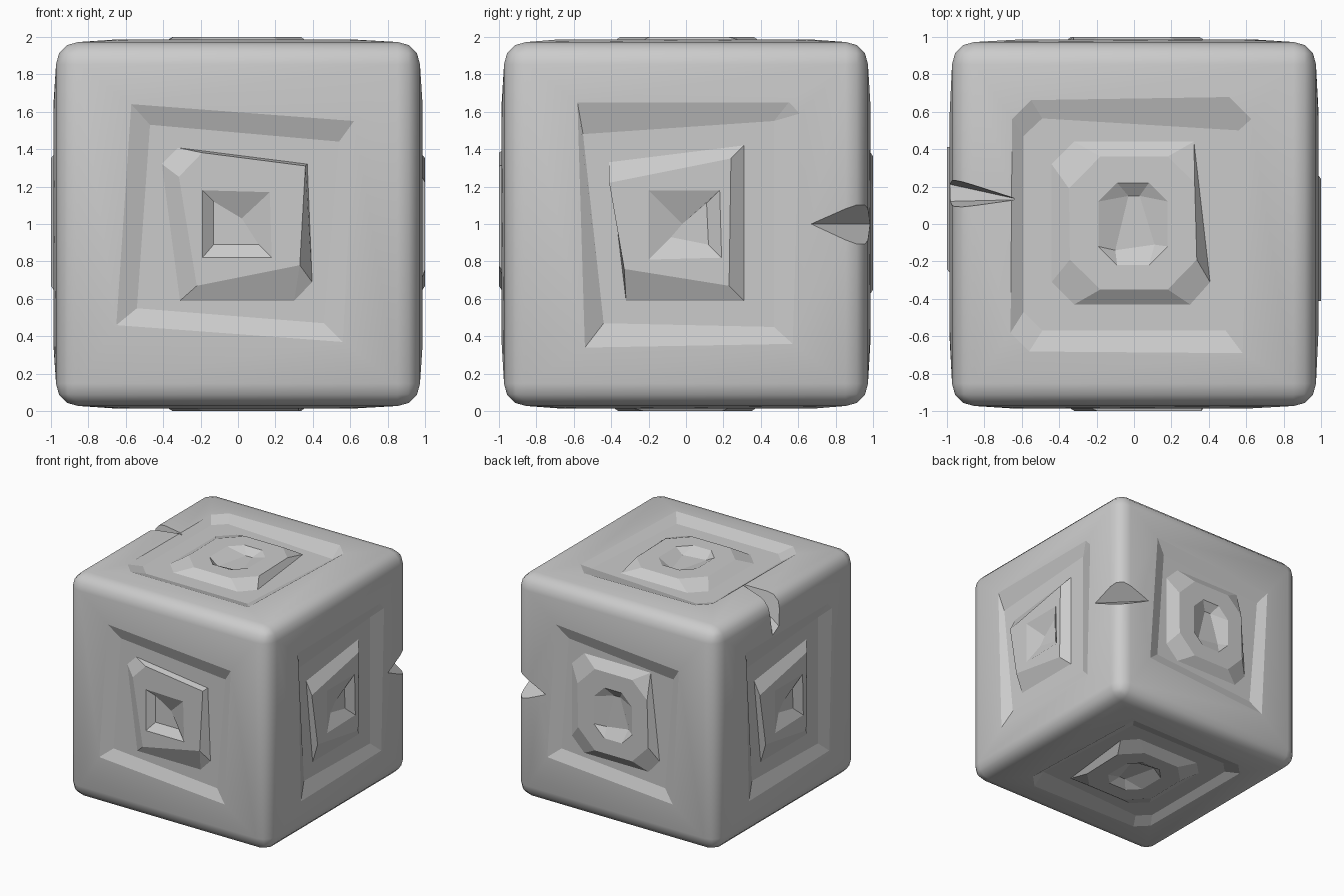
import bpy, bmesh
from mathutils import Vector

if "Cube" in bpy.data.objects:
    bpy.data.objects.remove(bpy.data.objects["Cube"])

# Carved outlines per face (u, v, optional corner chamfer), counter-clockwise from bottom left:
# groove rim, groove floor, boss foot, boss top, pit rim, pit floor
FRONT = [
    [(-.65, -.54), (.56, -.63), (.62, .55), (-.57, .64)],
    [(-.54, -.45), (.46, -.53), (.54, .44), (-.47, .53)],
    [(-.31, -.41), (.40, -.41, .1), (.37, .32), (-.42, .42, .1)],
    [(-.22, -.33), (.33, -.22), (.36, .31), (-.34, .40, .15)],
    [(-.19, -.18), (.18, -.18), (.17, .17), (-.19, .18)],
    [(-.13, -.11), (.11, -.11), (.02, .03), (-.13, .12)],
]
SIDE = [
    [(-.54, -.66), (.57, -.64), (.61, .65, .06), (-.58, .65)],
    [(-.44, -.53), (.47, -.55), (.47, .55), (-.55, .48)],
    [(-.32, -.41), (.31, -.41), (.31, .42), (-.41, .33)],
    [(-.33, -.24), (.23, -.33), (.24, .35), (-.41, .22)],
    [(-.20, -.19), (.19, -.18), (.18, .18), (-.20, .18)],
    [(-.08, -.07), (.12, -.11), (.11, .11), (-.02, .0)],
]
TOP = [
    [(-.66, -.68, .1), (.58, -.69), (.63, .68, .12), (-.65, .66, .1)],
    [(-.59, -.57, .1), (.49, -.57), (.56, .50), (-.59, .57, .1)],
    [(-.44, -.43, .12), (.42, -.43, .12), (.32, .44), (-.44, .44, .12)],
    [(-.34, -.35, .16), (.34, -.35, .16), (.32, .36, .14), (-.35, .36, .17)],
    [(-.19, -.22, .1), (.18, -.22, .1), (.18, .22, .1), (-.19, .22, .1)],
    [(-.10, -.14), (.11, -.11), (.03, .15), (-.03, .15)],
]
HEIGHTS = [.985, .945, .945, 1.0, 1.0, .95]
HALF, ROUND = .972, .12


def outline(corners):
    """Eight points: every corner doubled, pulled apart by its chamfer."""
    pts = [Vector(c[:2]) for c in corners]
    out = []
    for i, c in enumerate(corners):
        cut = c[2] if len(c) > 2 else 0
        for other in (pts[i - 1], pts[(i + 1) % 4]):
            out.append(pts[i] + (other - pts[i]).normalized() * cut)
    return out


def carve_face(bm, u, v, loops):
    """Rings of quads from the face border through the groove and boss to the pit."""
    u, v = Vector(u), Vector(v)
    n = u.cross(v)
    e = HALF - ROUND
    border = [(-e, -e), (e, -e), (e, e), (-e, e)]
    rings = []
    for corners, h in zip([border] + loops, [HALF] + HEIGHTS):
        rings.append([bm.verts.new(u * p.x + v * p.y + n * h) for p in outline(corners)])
    for k, (a, b) in enumerate(zip(rings, rings[1:])):
        for i in range(8):
            j = (i + 1) % 8
            bm.faces.new((a[i], a[j], b[j], b[i])).smooth = k == 0
    bm.faces.new(rings[-1])


def add_object(name, bm):
    mesh = bpy.data.meshes.new(name)
    bm.to_mesh(mesh)
    bm.free()
    obj = bpy.data.objects.new(name, mesh)
    bpy.context.collection.objects.link(obj)
    return obj


# Rounded block (smooth) with its six flat faces replaced by crisp carvings
bm = bmesh.new()
bmesh.ops.create_cube(bm, size=2 * HALF)
bmesh.ops.bevel(bm, geom=bm.edges[:], offset=ROUND, segments=3, profile=.5, affect='EDGES')
flats = sorted(bm.faces, key=lambda f: f.calc_area())[-6:]
bmesh.ops.delete(bm, geom=flats, context='FACES_ONLY')
for f in bm.faces:
    f.smooth = True
carve_face(bm, (1, 0, 0), (0, 0, 1), FRONT)
carve_face(bm, (-1, 0, 0), (0, 0, 1), FRONT[:2] + TOP[2:])
carve_face(bm, (0, 1, 0), (0, 0, 1), SIDE)
carve_face(bm, (0, -1, 0), (0, 0, 1), SIDE)
carve_face(bm, (1, 0, 0), (0, 1, 0), TOP)
carve_face(bm, (1, 0, 0), (0, -1, 0), TOP)
bmesh.ops.remove_doubles(bm, verts=bm.verts[:], dist=.001)
bmesh.ops.recalc_face_normals(bm, faces=bm.faces[:])
bmesh.ops.translate(bm, verts=bm.verts[:], vec=(0, 0, 1))
block = add_object("stone_block", bm)

# Wedge-shaped chips knocked out of two edges
chips = [
    [(1.0, .65, 1.0), (.65, 1.0, 1.0), (1.06, 1.06, 1.22), (1.06, 1.06, .77)],
    [(-.61, .13, 2.0), (-1.02, .12, 1.68), (-1.02, .22, 1.63), (-1.07, .29, 2.07), (-1.07, .05, 2.07)],
]
bpy.context.view_layer.objects.active = block
block.select_set(True)
for pts in chips:
    bm = bmesh.new()
    for p in pts:
        bm.verts.new(p)
    bmesh.ops.convex_hull(bm, input=bm.verts[:])
    bmesh.ops.recalc_face_normals(bm, faces=bm.faces[:])
    cutter = add_object("chip_cutter", bm)
    cutter.hide_render = True
    mod = block.modifiers.new("chip", 'BOOLEAN')
    mod.operation = 'DIFFERENCE'
    mod.solver = 'EXACT'
    mod.object = cutter
    bpy.ops.object.modifier_apply(modifier=mod.name)
    bpy.data.objects.remove(cutter)
